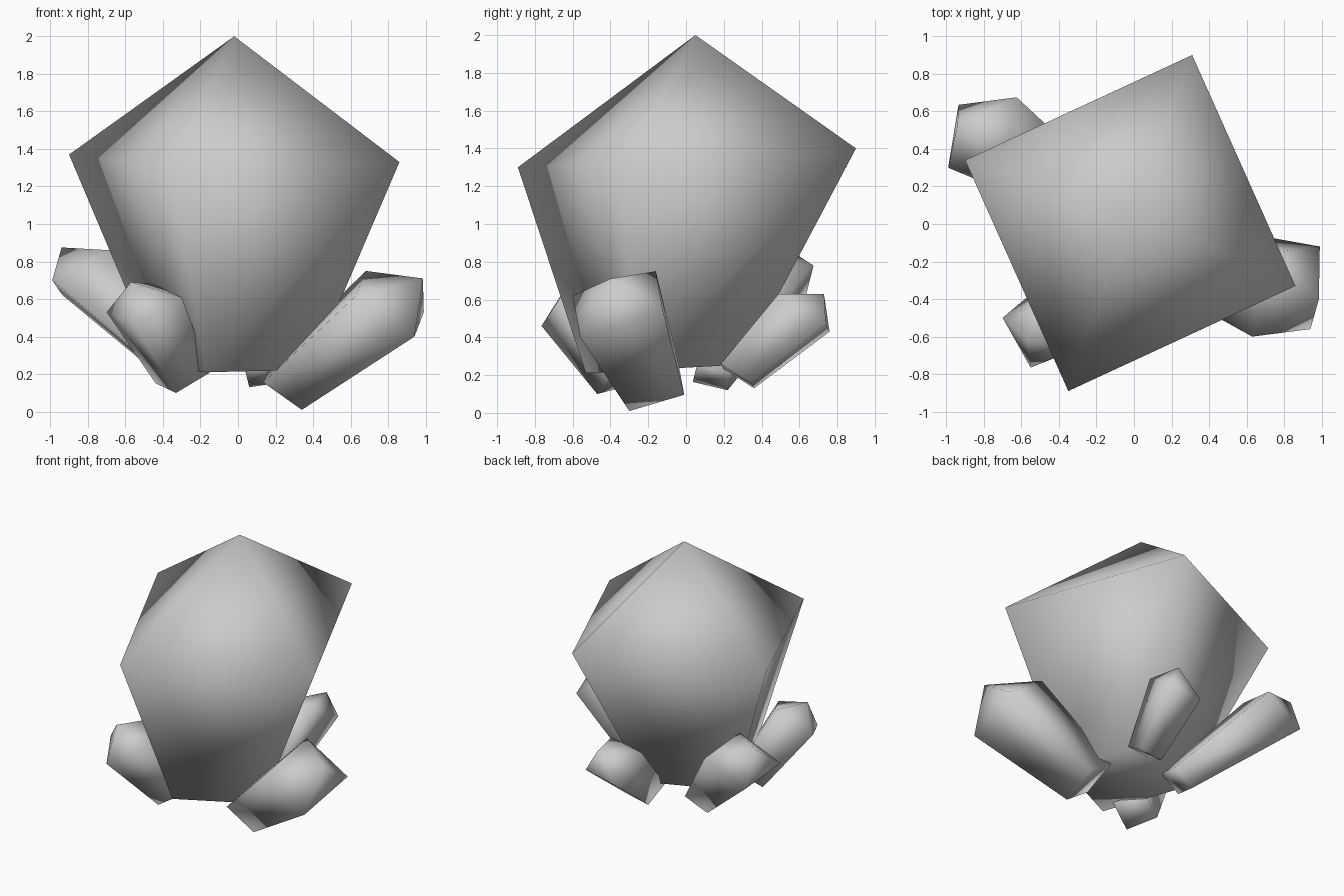
import bpy
import bmesh
from mathutils import Vector

cube = bpy.data.objects.get("Cube")
if cube:
    bpy.data.objects.remove(cube, do_unlink=True)

# Single grey stone colour
GREY = (0.6, 0.6, 0.6, 1.0)
stone = bpy.data.materials.new("grey_stone")
stone.use_nodes = True
stone.diffuse_color = GREY
stone.node_tree.nodes["Principled BSDF"].inputs["Base Color"].default_value = GREY


def crystal(name, corner, u, v, foot, taper, tip):
    """Four-sided crystal: wide ring (corner + sides u, v), smaller foot ring, pointed tip."""
    u, v = Vector(u), Vector(v)
    bm = bmesh.new()

    def ring(start, scale):
        start = Vector(start)
        return [bm.verts.new(start + scale * d) for d in (Vector(), u, u + v, v)]

    wide, base = ring(corner, 1.0), ring(foot, taper)
    apex = bm.verts.new(tip)
    bm.faces.new(base)
    for i in range(4):
        j = (i + 1) % 4
        bm.faces.new((base[i], base[j], wide[j], wide[i]))
        bm.faces.new((wide[i], wide[j], apex))
    bmesh.ops.recalc_face_normals(bm, faces=bm.faces)
    mesh = bpy.data.meshes.new(name)
    bm.to_mesh(mesh)
    bm.free()
    mesh.materials.append(stone)
    # Fully smooth shading, without sharp edges
    mesh.shade_smooth()
    obj = bpy.data.objects.new(name, mesh)
    bpy.context.collection.objects.link(obj)
    return obj


# Large central crystal
crystal("main_crystal", (-0.35, -0.89, 1.30), (1.21, 0.56, 0.03), (-0.55, 1.23, 0.07),
        (-0.17, -0.53, 0.21), 0.46, (-0.02, 0.05, 2.0))

# Small crystals leaning outwards around the foot
crystal("left_shard", (0.94, -0.56, 0.40), (0.05, 0.44, 0.13), (-0.31, -0.04, 0.22),
        (0.34, -0.30, 0.01), 0.66, (0.985, -0.40, 0.71))
crystal("front_shard", (-0.55, -0.765, 0.46), (-0.15, 0.265, 0.07), (0.25, 0.10, 0.15),
        (-0.33, -0.47, 0.10), 0.72, (-0.57, -0.62, 0.69))
crystal("right_shard", (-0.935, 0.635, 0.62), (-0.055, -0.335, 0.08), (0.31, 0.04, 0.16),
        (-0.33, 0.22, 0.12), 0.55, (-0.94, 0.53, 0.875))
crystal("back_shard", (0.05, 0.76, 0.43), (0.26, -0.02, 0.04), (-0.04, -0.25, 0.16),
        (0.06, 0.36, 0.13), 0.65, (0.22, 0.73, 0.63))
